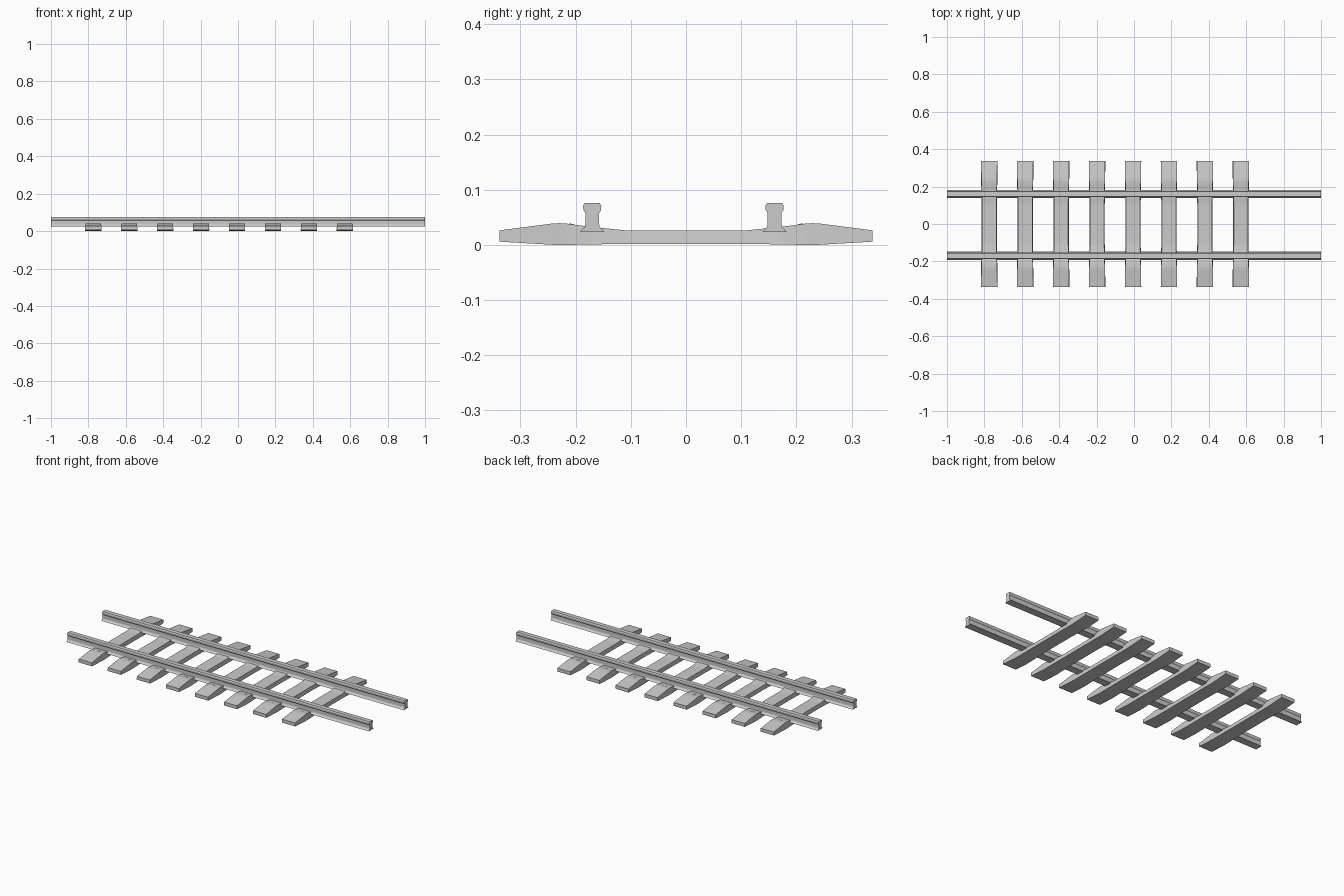
import bpy, bmesh

if "Cube" in bpy.data.objects:
    bpy.data.objects.remove(bpy.data.objects["Cube"])


def loft(name, rings):
    """Skin a list of equal-length vertex rings and cap both ends."""
    bm = bmesh.new()
    vr = [[bm.verts.new(p) for p in ring] for ring in rings]
    n = len(vr[0])
    for a, b in zip(vr, vr[1:]):
        for i in range(n):
            j = (i + 1) % n
            bm.faces.new((a[i], a[j], b[j], b[i]))
    bm.faces.new(vr[0][::-1])
    bm.faces.new(vr[-1])
    bmesh.ops.recalc_face_normals(bm, faces=bm.faces)
    me = bpy.data.meshes.new(name)
    bm.to_mesh(me)
    bm.free()
    ob = bpy.data.objects.new(name, me)
    bpy.context.collection.objects.link(ob)
    return ob


# Rails: half profile (offset, height) mirrored, extruded along x
HALF = [(0.022, 0.0235), (0.0195, 0.0265), (0.0135, 0.033), (0.0125, 0.038),
        (0.0125, 0.058), (0.0160, 0.063), (0.0165, 0.071), (0.0135, 0.0765)]
profile = HALF + [(-y, z) for y, z in reversed(HALF)]
for side, cy in (("left", 0.1605), ("right", -0.17)):
    loft("rail_" + side, [[(x, cy + y, z) for y, z in profile] for x in (-1, 1)])

# Sleeper sections on one side: y, bottom z, top z, bottom and top half width
STATIONS = [(0.11, 0.002, 0.0265, 0.041, 0.038),
            (0.17, 0.001, 0.0325, 0.042, 0.039),
            (0.215, 0.0, 0.0385, 0.043, 0.041),
            (0.23, 0.0, 0.0395, 0.043, 0.042),
            (0.245, 0.0005, 0.0385, 0.0435, 0.0425),
            (0.338, 0.006, 0.0265, 0.044, 0.043)]
stations = [(-s[0],) + s[1:] for s in reversed(STATIONS)] + STATIONS
rings = [[(-wb, y, zb), (wb, y, zb), (wt, y, zt), (-wt, y, zt)]
         for y, zb, zt, wb, wt in stations]

for k in range(8):
    x = -0.774 + k * 0.1922
    loft(f"sleeper_{k + 1}", rings).location.x = x
    # Small rail fastening pads beside each rail
    for s in (-1, 1):
        pad = [[(px, s * y, z) for y, z in
                ((0.204, 0.034), (0.212, 0.034), (0.212, 0.0388), (0.204, 0.0382))]
               for px in (-0.013, 0.013)]
        loft(f"fastening_{k + 1}_{'left' if s > 0 else 'right'}", pad).location.x = x
